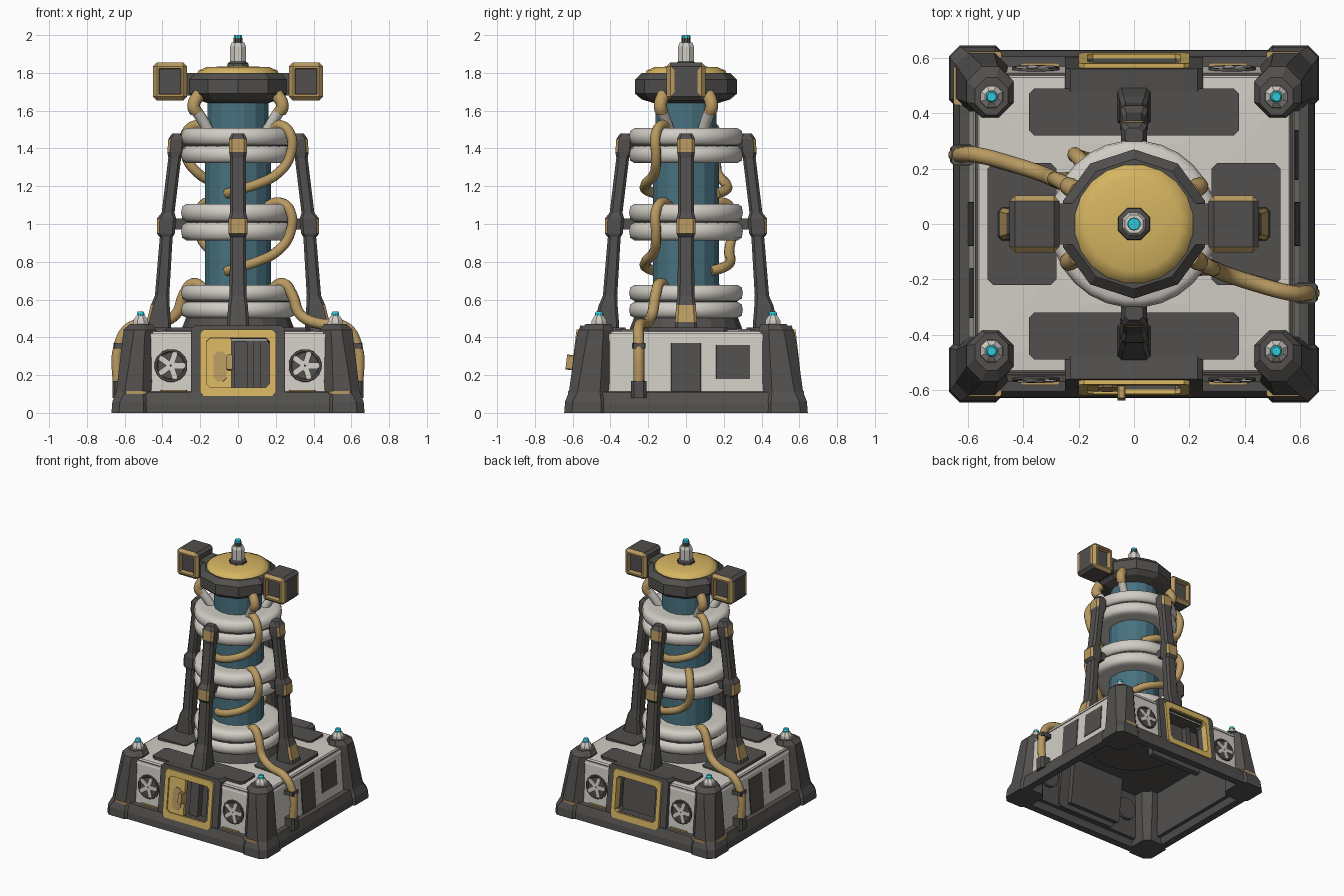
import bpy, bmesh
from math import sin, cos, pi, radians
from mathutils import Matrix, Vector

if "Cube" in bpy.data.objects:
    bpy.data.objects.remove(bpy.data.objects["Cube"])


def material(name, r, g, b):
    m = bpy.data.materials.new(name)
    m.use_nodes = True
    m.diffuse_color = (r, g, b, 1)
    bsdf = m.node_tree.nodes["Principled BSDF"]
    bsdf.inputs["Base Color"].default_value = (r, g, b, 1)
    bsdf.inputs["Roughness"].default_value = 0.7
    return m


DARK = material("dark grey metal", .085, .08, .075)
WHITE = material("off white paint", .64, .61, .56)
YELLOW = material("yellow paint", .67, .46, .12)
TAN = material("tan trim", .48, .32, .12)
BLUE = material("blue glass", .065, .17, .22)
CYAN = material("cyan light", .03, .58, .68)


def turn(*degrees):
    return [Matrix.Rotation(radians(d), 4, 'Z') for d in degrees]


ONCE, HALF, QUARTER = turn(0), turn(0, 180), turn(0, 90, 180, 270)
CORNERS = [Matrix.Diagonal((sx, sy, 1, 1)) for sx in (1, -1) for sy in (1, -1)]


def finish(name, bm, mats, smooth=False):
    me = bpy.data.meshes.new(name)
    bmesh.ops.recalc_face_normals(bm, faces=bm.faces)
    bm.to_mesh(me)
    bm.free()
    for m in mats:
        me.materials.append(m)
    if smooth:
        me.shade_smooth()
        me.set_sharp_from_angle(angle=radians(50))
    ob = bpy.data.objects.new(name, me)
    bpy.context.scene.collection.objects.link(ob)
    return ob


def rect(hx, hy, z, c=.006, cx=0, cy=0):
    """Rectangle with cut corners."""
    out = []
    for sx, sy in ((1, -1), (1, 1), (-1, 1), (-1, -1)):
        a, b = (hx, hy - c), (hx - c, hy)
        pair = (a, b) if sx * sy > 0 else (b, a)
        out += [(cx + sx * x, cy + sy * y, z) for x, y in pair]
    return out


def circle(r, z, n):
    return [(r * cos(2 * pi * (i + .5) / n), r * sin(2 * pi * (i + .5) / n), z) for i in range(n)]


def loft(name, loops, mats, spots=ONCE, closed=False, smooth=False):
    """Skin between loops; mats is one material or one for each span."""
    spans = len(loops) if closed else len(loops) - 1
    mats = mats if isinstance(mats, list) else [mats] * spans
    used = list(dict.fromkeys(mats))
    obs = []
    for spot in spots:
        bm = bmesh.new()
        rows = [[bm.verts.new(p) for p in loop] for loop in loops]
        n = len(rows[0])
        for s in range(spans):
            a, b = rows[s], rows[(s + 1) % len(rows)]
            for i in range(n):
                j = (i + 1) % n
                bm.faces.new((a[i], a[j], b[j], b[i])).material_index = used.index(mats[s])
        if not closed:
            bm.faces.new(rows[0][::-1]).material_index = used.index(mats[0])
            bm.faces.new(rows[-1]).material_index = used.index(mats[-1])
        bm.transform(spot)
        obs.append(finish(name, bm, used, smooth))
    return obs


def lathe(name, profile, mats, n=24, spots=ONCE, smooth=False):
    return loft(name, [circle(r, z, n) for r, z in profile], mats, spots, smooth=smooth)


def box(name, x, y, z, mat, spots=ONCE, c=.006):
    """Box from (low, high) limits."""
    args = ((x[1] - x[0]) / 2, (y[1] - y[0]) / 2)
    mid = ((x[1] + x[0]) / 2, (y[1] + y[0]) / 2)
    return loft(name, [rect(*args, h, c, *mid) for h in z], mat, spots)


def tube(name, points, radius, mat, spots=HALF):
    cu = bpy.data.curves.new(name, 'CURVE')
    cu.dimensions = '3D'
    cu.bevel_depth, cu.bevel_resolution, cu.resolution_u = radius, 3, 5
    cu.use_fill_caps = True
    sp = cu.splines.new('BEZIER')
    sp.bezier_points.add(len(points) - 1)
    for bp, p in zip(sp.bezier_points, points):
        bp.co = p
        bp.handle_left_type = bp.handle_right_type = 'AUTO'
    tmp = bpy.data.objects.new(name, cu)
    for spot in spots:
        bm = bmesh.new()
        bm.from_mesh(bpy.data.meshes.new_from_object(tmp))
        bm.transform(spot)
        finish(name, bm, [mat], True)
    bpy.data.objects.remove(tmp)


def polar(deg, r, z):
    return (r * cos(radians(deg)), r * sin(radians(deg)), z)


# Base shell, open underneath
loft("base_rim", [rect(.655, .63, 0, .06), rect(.652, .627, .05, .06), rect(.632, .606, .11, .06),
                  rect(.57, .545, .115, .06), rect(.6, .575, 0, .06)], DARK, closed=True)
walls = loft("base_walls", [rect(.6, .575, .05, .05), rect(.575, .545, .42, .05),
                            rect(.54, .51, .42, .05), rect(.56, .535, .05, .05)],
             [WHITE, DARK, DARK, DARK], closed=True)[0]
cutter = box("doorway_cutter", (-.17, .17), (-1, 1), (.125, .38), DARK)[0]
cutter.hide_render = True
cutter.hide_viewport = True
cutter.display_type = 'WIRE'
cut = walls.modifiers.new("doorways", 'BOOLEAN')
cut.operation, cut.object, cut.solver = 'DIFFERENCE', cutter, 'EXACT'
loft("deck", [rect(.54, .51, .385, .05), rect(.58, .55, .4, .05), rect(.56, .53, .43, .05),
              rect(.29, .29, .445, .12)], [DARK, WHITE, WHITE])
box("deck_plate_y", (-.38, .38), (.32, .49), (.42, .452), DARK, HALF, .02)
box("deck_plate_x", (.28, .53), (-.22, .22), (.42, .452), DARK, HALF, .02)


# Corner posts with lamps
def post(z, ox, oy, ix, iy, c):
    return rect((ox - ix) / 2, (oy - iy) / 2, z, c, (ox + ix) / 2, (oy + iy) / 2)


loft("corner_post", [post(0, .67, .645, .46, .41, .04), post(.06, .665, .64, .46, .41, .04),
                     post(.11, .645, .62, .46, .41, .045), post(.4, .61, .58, .44, .385, .055),
                     post(.44, .605, .57, .435, .385, .055), post(.47, .575, .53, .455, .395, .04)],
     DARK, CORNERS)
LAMPS = [Matrix.Translation(m @ Vector((.515, .46, 0))) for m in CORNERS]
lathe("lamp_base", [(.045, .46), (.042, .49), (.025, .515)], WHITE, 8, LAMPS)
lathe("lamp", [(.022, .505), (.022, .525), (.016, .537)], CYAN, 10, LAMPS)
box("post_trim", (.48, .6), (.6, .624), (.1, .115), TAN, CORNERS)
box("panel_trim", (.27, .41), (.55, .582), (.11, .122), TAN, CORNERS)
box("side_trim", (-.652, -.62), (.43, .57), (.095, .115), TAN)

# Doorways front and back, leaning with the walls; z is depth here
DOORS = [m @ Matrix.Translation((0, -.592, .265)) @ Matrix.Rotation(radians(83.5), 4, 'X') for m in HALF]
FRONT = DOORS[:1]


def frame(name, outer, inner, depth, mat):
    sizes = ((outer, depth[0]), (outer, depth[1]), (inner, depth[1]), (inner, depth[0]))
    loft(name, [rect(*size, z, .02) for size, z in sizes], mat, DOORS, closed=True)


frame("door_housing", (.25, .2), (.17, .13), (-.09, -.008), DARK)
frame("door_frame", (.2, .178), (.168, .132), (-.04, .008), YELLOW)
box("door_leaf", (-.175, -.035), (-.14, .13), (-.03, -.002), YELLOW, FRONT)
box("door_inlay", (-.13, -.06), (-.1, .06), (-.002, .004), TAN, FRONT, .02)
box("door_handle", (-.06, -.03), (-.04, .04), (-.01, .042), TAN, FRONT)
box("inner_machine", (-.02, .05), (-.15, .12), (-.1, -.05), DARK, FRONT)
box("inner_bulkhead", (-.22, .22), (-.2, .14), (-.19, -.15), DARK, DOORS)
box("inner_pipe", (.08, .12), (-.14, .13), (-.15, -.11), DARK, DOORS)

# Round vents with spokes
VENTS = [h @ Matrix.Translation((x, -.559, .25)) @ Matrix.Rotation(radians(85.4), 4, 'X')
         for h in HALF for x in (-.355, .355)]
lathe("vent", [(.08, -.06), (.088, .003), (.086, .009), (.076, .009), (.07, .003)], DARK, 16, VENTS)
for k in range(5):
    spin = Matrix.Rotation(k * 2 * pi / 5, 4, 'Z')
    box("vent_spoke", (.004, .074), (-.015, .015), (.002, .011), WHITE, [v @ spin for v in VENTS])

# Side wall panels
SIDES = [h @ Matrix.Translation((.585, 0, .26)) @ Matrix.Rotation(radians(-3.9), 4, 'Y') for h in HALF]
box("side_strip", (-.004, .005), (-.08, .08), (-.17, .11), DARK, SIDES, .002)
box("side_panel", (-.004, .005), (.16, .34), (-.08, .1), DARK, SIDES, .002)

# Central column
lathe("column_foot", [(.3, .37), (.3, .45), (.28, .5), (.25, .52)], DARK, 20)
lathe("glass_column", [(.178, .45), (.178, 1.4), (.165, 1.5), (.165, 1.68)], BLUE, 16)
for low, high in ((.5, .68), (.91, 1.11), (1.32, 1.51)):
    lathe("ring_core", [(.2, low + .015), (.275, low + .02), (.275, high - .02), (.2, high - .01)], DARK)
    half = (high - low) / 4
    for mid in (low + half, high - half):
        h = half - .003
        lathe("column_ring", [(.23, mid - h), (.275, mid - h), (.297, mid - h * .7), (.303, mid),
                              (.297, mid + h * .7), (.275, mid + h), (.23, mid + h)], WHITE, 28, smooth=True)

# Four leaning struts: (height, distance, depth, width), tan on the outer faces of the joints
STRUT = [(.44, .425, .07, .06), (.48, .42, .065, .058), (.57, .412, .05, .052), (.62, .402, .038, .045),
         (.93, .38, .034, .042), (.95, .382, .048, .05), (1.03, .378, .05, .05), (1.06, .37, .034, .042),
         (1.35, .335, .034, .042), (1.38, .33, .044, .047), (1.45, .325, .044, .047), (1.48, .32, .028, .032)]
for i, ob in enumerate(loft("strut", [rect(d, w, z, .014, x) for z, x, d, w in STRUT], DARK, QUARTER)):
    ob.data.materials.append(TAN)
    joints = [(.95, 1.03), (1.38, 1.45)] + ([] if i % 2 else [(.48, .57)])
    for p in ob.data.polygons:
        out = Vector((p.center.x, p.center.y, 0)).normalized()
        if any(a < p.center.z < b for a, b in joints) and p.normal.dot(out) > .5:
            p.material_index = 1
for z in (1, 1.42):
    box("strut_link", (.26, .35), (-.03, .03), (z - .03, z + .03), DARK, QUARTER)

# Cables: one from the deck, two sweeping round the column
tube("deck_cable", [(.635, -.25, .12), (.63, -.25, .36), (.57, -.25, .455), (.42, -.21, .475),
                    (.33, -.18, .52), (.285, -.16, .63), (.24, -.14, .685), (.17, -.1, .65)], .029, TAN)
box("cable_socket", (.58, .665), (-.29, -.21), (.08, .17), DARK, HALF, .015)
box("cable_clamp", (.58, .66), (-.285, -.215), (.34, .37), DARK, HALF)
for z, far in ((1.03, 160), (1.44, 180)):
    path = ((-30, .17, .06), (-30, .25, .085), (-30, .318, .04), (-30, .318, -.08), (-38, .27, -.17),
            (-65, .235, -.23), (-90, .21, -.26), (-110, .17, -.28))
    tube("sweep_cable", [polar(a, r, z + dz) for a, r, dz in path], .027, TAN, turn(0, far))
ELBOWS = turn(30, -30, 150, -150)
tube("elbow_lower", [(.185, 0, 1.5), (.21, 0, 1.54), (.262, 0, 1.61)], .03, WHITE, ELBOWS)
tube("elbow_upper", [(.255, 0, 1.59), (.272, 0, 1.625), (.235, 0, 1.69)], .034, TAN, ELBOWS)

# Head, dome and mast
lathe("head", [(.17, 1.64), (.235, 1.66), (.27, 1.69), (.27, 1.765), (.235, 1.8), (.2, 1.8)], DARK, 10)
lathe("head_dome", [(.22, 1.79), (.212, 1.812), (.17, 1.83), (.06, 1.835)], YELLOW, 20, smooth=True)
lathe("mast_collar", [(.065, 1.82), (.06, 1.85), (.045, 1.86)], DARK, 8)
lathe("mast", [(.046, 1.85), (.046, 1.94), (.036, 1.96)], WHITE, 8)
lathe("mast_tip", [(.024, 1.95), (.024, 1.985), (.022, 2)], [DARK, CYAN], 10)
box("head_arm", (.2, .3), (-.075, .075), (1.68, 1.8), DARK, HALF, .015)

# Side pods: tan rims round the front and back recesses, tan edges on the outer face
for spot in HALF:
    bm = bmesh.new()
    bmesh.ops.create_cube(bm, size=1, matrix=Matrix.Translation((.36, 0, 1.755)) @ Matrix.Diagonal((.18, .205, .2, 1)))
    bmesh.ops.bevel(bm, geom=bm.edges[:], offset=.02, segments=1, affect='EDGES')
    bm.normal_update()
    sides = [f for f in bm.faces if abs(f.normal.y) > .9]
    outer = [f for f in bm.faces if f.normal.x > .9]
    for f in bm.faces:
        f.material_index = int(abs(f.normal.y) > .5)
    bmesh.ops.inset_individual(bm, faces=sides, thickness=.016)
    bmesh.ops.inset_individual(bm, faces=sides, thickness=.004, depth=-.035)
    bmesh.ops.inset_individual(bm, faces=outer, thickness=.03)
    bm.normal_update()
    for f in bm.faces:
        mid = f.calc_center_median()
        if abs(f.normal.y) > .9:
            f.material_index = int(abs(mid.y) > .095)
        elif f.normal.x > .9:
            f.material_index = int(abs(mid.y) > .05)
    bm.transform(spot)
    finish("side_pod", bm, [DARK, TAN])
